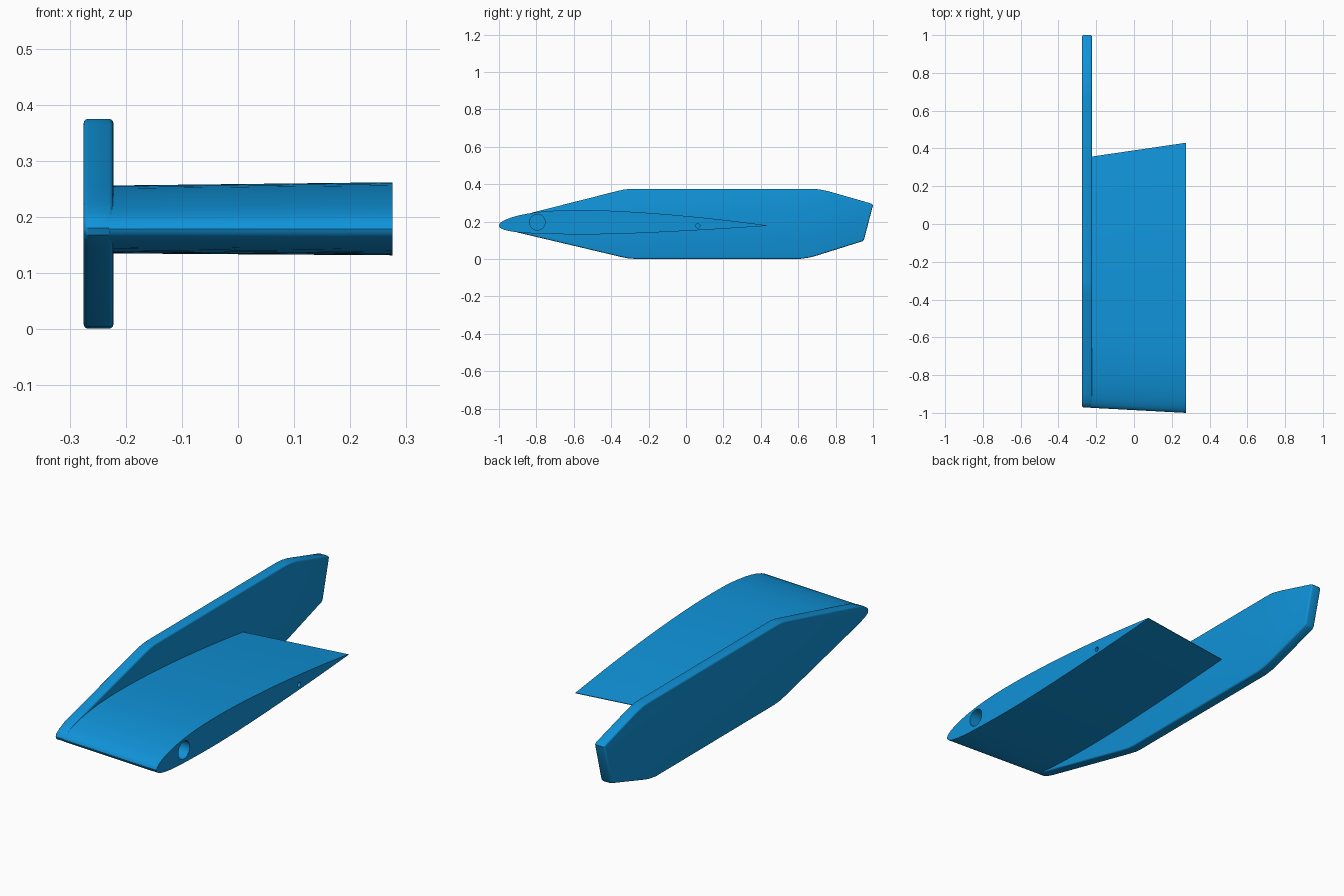
import bpy, bmesh, math

if "Cube" in bpy.data.objects:
    bpy.data.objects.remove(bpy.data.objects["Cube"])

blue = bpy.data.materials.new("blue plastic")
blue.diffuse_color = (0.005, 0.29, 0.69, 1)
blue.use_nodes = True
blue.node_tree.nodes["Principled BSDF"].inputs["Base Color"].default_value = blue.diffuse_color


def airfoil(lead, trail, n=36):
    """Closed (y, z) loop of a thin cambered wing section."""
    chord, t, m, p = trail - lead, 0.091, 0.0125, 0.25
    upper, lower = [], []
    for i in range(n + 1):
        x = 0.5 * (1 - math.cos(math.pi * i / n))
        half = 5 * t * (0.2969 * x ** 0.5 - 0.126 * x - 0.3516 * x ** 2
                        + 0.2843 * x ** 3 - 0.1015 * x ** 4)
        if x < p:
            camber = m / p ** 2 * (2 * p * x - x * x)
        else:
            camber = m / (1 - p) ** 2 * (1 - 2 * p + 2 * p * x - x * x)
        y = lead + chord * x
        upper.append((y, 0.179 + chord * (camber + half)))
        lower.append((y, 0.179 + chord * (camber - half)))
    return upper + lower[:0:-1]


def loft(name, loop_a, xa, loop_b, xb):
    """Solid between two matching (y, z) loops at xa and xb."""
    bm = bmesh.new()
    a = [bm.verts.new((xa, y, z)) for y, z in loop_a]
    b = [bm.verts.new((xb, y, z)) for y, z in loop_b]
    bm.faces.new(a)
    bm.faces.new(b[::-1])
    n = len(a)
    for i in range(n):
        j = (i + 1) % n
        bm.faces.new((a[j], a[i], b[i], b[j]))
    bmesh.ops.recalc_face_normals(bm, faces=bm.faces)
    mesh = bpy.data.meshes.new(name)
    bm.to_mesh(mesh)
    bm.free()
    mesh.materials.append(blue)
    obj = bpy.data.objects.new(name, mesh)
    bpy.context.collection.objects.link(obj)
    return obj


def finish(obj, angle=35):
    """Apply modifiers and smooth the curved faces."""
    bpy.ops.object.select_all(action='DESELECT')
    obj.select_set(True)
    bpy.context.view_layer.objects.active = obj
    for mod in list(obj.modifiers):
        bpy.ops.object.modifier_apply(modifier=mod.name)
    bpy.ops.object.shade_smooth_by_angle(angle=math.radians(angle))


# Swept wing section, running slightly into the end plate
wing = loft("wing", airfoil(-0.973, 0.356), -0.23, airfoil(-1.0, 0.43), 0.275)

# Spar and pin holes in the wing tip
holes = []
for y, z, r in ((-0.795, 0.197, 0.042), (0.063, 0.178, 0.011)):
    ring = [(y + r * math.cos(k * math.pi / 16), z + r * math.sin(k * math.pi / 16))
            for k in range(32)]
    cutter = loft("hole_cutter", ring, -0.2, ring, 0.35)
    cutter.hide_render = True
    holes.append(cutter)
    mod = wing.modifiers.new("hole", 'BOOLEAN')
    mod.operation, mod.solver, mod.object = 'DIFFERENCE', 'EXACT', cutter
finish(wing)
for cutter in holes:
    bpy.data.objects.remove(cutter, do_unlink=True)

# End plate: nose follows the wing section, then flares out
outline = [(-0.971, 0.180), (-0.966, 0.193), (-0.945, 0.208), (-0.90, 0.228),
           (-0.80, 0.254), (-0.37, 0.363), (-0.335, 0.371), (-0.30, 0.375),
           (0.67, 0.375), (0.71, 0.373), (0.76, 0.363), (0.99, 0.297),
           (1.0, 0.288), (0.952, 0.105), (0.943, 0.095), (0.70, 0.019),
           (0.66, 0.008), (0.61, 0.001), (-0.27, 0.001), (-0.31, 0.004),
           (-0.35, 0.012), (-0.90, 0.142), (-0.945, 0.156), (-0.966, 0.168)]
plate = loft("end_plate", outline, -0.275, outline, -0.222)
bevel = plate.modifiers.new("rounded_rim", 'BEVEL')
bevel.width, bevel.segments = 0.008, 3
bevel.limit_method, bevel.angle_limit = 'ANGLE', math.radians(65)
finish(plate)
